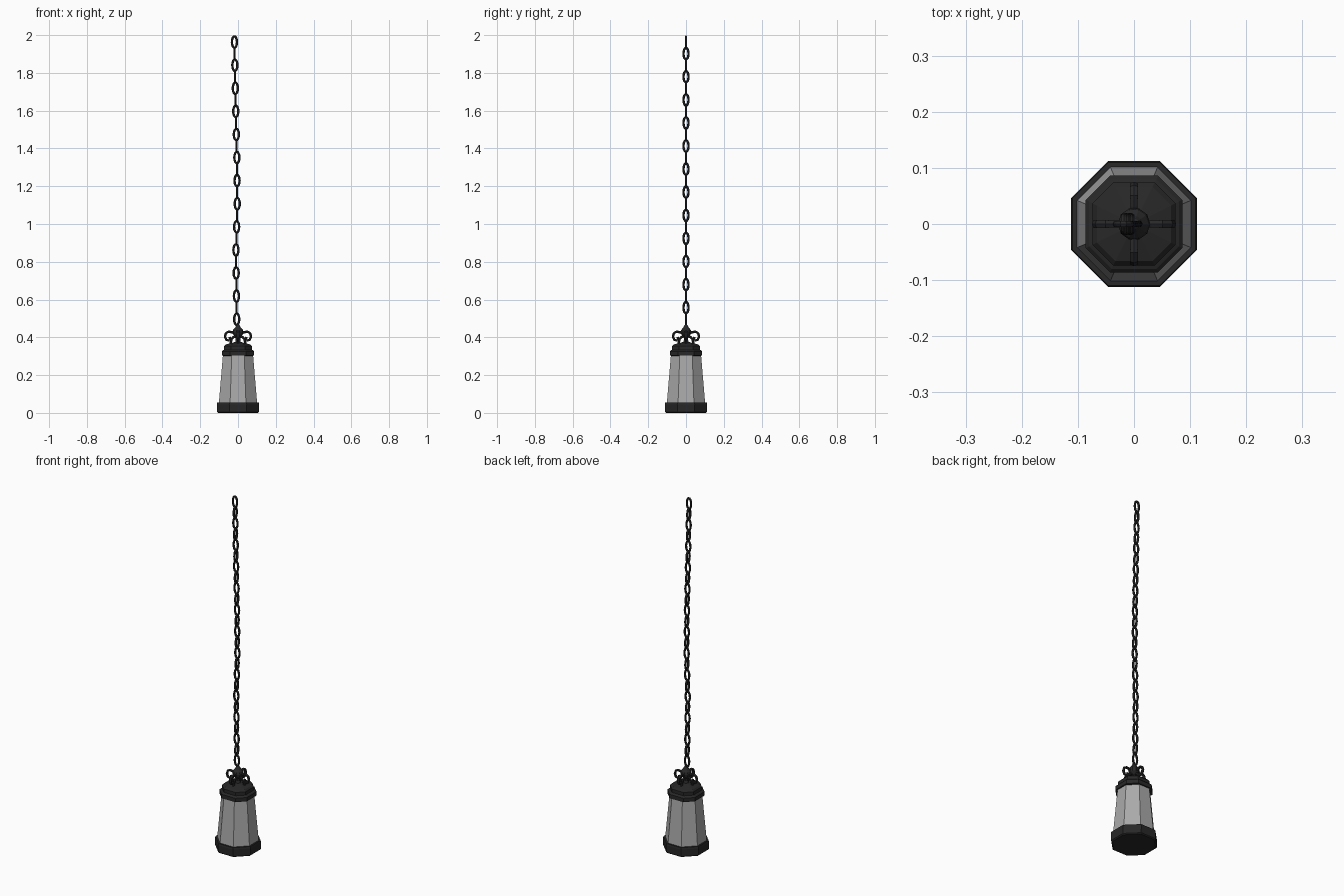
import bpy, bmesh, math
from mathutils import Vector, Matrix

if "Cube" in bpy.data.objects:
    bpy.data.objects.remove(bpy.data.objects["Cube"])


def material(name, v):
    m = bpy.data.materials.new(name)
    m.diffuse_color = (v, v, v, 1)
    m.use_nodes = True
    m.node_tree.nodes["Principled BSDF"].inputs["Base Color"].default_value = m.diffuse_color
    return m


iron = material("dark iron", 0.021)
glass = material("grey glass", 0.40)


def finish(bm, name, mat, smooth=False):
    bmesh.ops.recalc_face_normals(bm, faces=bm.faces)
    me = bpy.data.meshes.new(name)
    bm.to_mesh(me)
    bm.free()
    me.materials.append(mat)
    for p in me.polygons:
        p.use_smooth = smooth
    ob = bpy.data.objects.new(name, me)
    bpy.context.collection.objects.link(ob)
    return ob


def loft(bm, rings, closed=False):
    """Skin a list of point rings; cap the ends unless closed."""
    vs = [[bm.verts.new(p) for p in r] for r in rings]
    n = len(vs[0])
    for i in range(len(vs) if closed else len(vs) - 1):
        a, b = vs[i], vs[(i + 1) % len(vs)]
        for j in range(n):
            bm.faces.new((a[j], a[(j + 1) % n], b[(j + 1) % n], b[j]))
    if not closed:
        bm.faces.new(vs[0])
        bm.faces.new(vs[-1])


def octagon(r, z, flat):
    f = r * flat
    return [(x, y, z) for x, y in ((r, -f), (r, f), (f, r), (-f, r),
                                   (-r, f), (-r, -f), (-f, -r), (f, -r))]


def octagonal_part(name, profile, mat, flat=0.414):
    bm = bmesh.new()
    loft(bm, [octagon(r, z, flat) for r, z in profile])
    return finish(bm, name, mat)


# Lantern body
octagonal_part("base", [(.105, 0), (.111, .005), (.112, .045), (.110, .055), (.101, .055), (.098, .045)], iron)
octagonal_part("glass_panels", [(.102, .045), (.079, .315)], glass)
octagonal_part("cap", [(.078, .302), (.086, .304), (.086, .326), (.080, .332), (.074, .334),
                       (.074, .353), (.066, .362), (.02, .374)], iron, 0.5)

# Turned finial holding the chain
bm = bmesh.new()
profile = [(.018, .365), (.012, .385), (.012, .40), (.026, .415), (.029, .428),
           (.026, .440), (.015, .452), (.010, .462), (.004, .467)]
loft(bm, [[(r * math.cos(k * math.pi / 5), r * math.sin(k * math.pi / 5), z)
           for k in range(10)] for r, z in profile])
finish(bm, "finial", iron)

# Four scroll brackets: flat bar swept along a curl in the radial plane
curl = [(.015, .420, .006), (.032, .427, .007), (.050, .430, .008), (.064, .422, .008),
        (.069, .405, .008), (.063, .388, .007), (.050, .383, .006), (.042, .392, .006),
        (.045, .402, .004)]
foot = [(.010, .405, .006), (.024, .402, .006), (.034, .390, .006), (.040, .366, .006)]
for k in range(4):
    bm = bmesh.new()
    rot = Matrix.Rotation(k * math.pi / 2, 3, 'Z')
    for path in (curl, foot):
        rings = []
        for i, (x, z, w) in enumerate(path):
            a, b = path[max(i - 1, 0)], path[min(i + 1, len(path) - 1)]
            t = Vector((b[0] - a[0], 0, b[1] - a[1])).normalized()
            n = Vector((-t.z, 0, t.x))
            c = Vector((x, 0, z))
            rings.append([rot @ (c + n * .0065 * math.cos(q) + Vector((0, w * math.sin(q), 0)))
                          for q in [j * math.pi / 3 for j in range(6)]])
        loft(bm, rings)
    finish(bm, "scroll_bracket_%d" % k, iron)

# Chain: oval links turned alternately, drifting slightly to the left
drift = [(.50, -.007), (.86, -.011), (1.1, -.004), (1.35, -.006), (1.6, -.012), (1.97, -.019)]


def chain_x(z):
    for (z0, x0), (z1, x1) in zip(drift, drift[1:]):
        if z <= z1:
            return x0 + (x1 - x0) * (z - z0) / (z1 - z0)
    return drift[-1][1]


SEG, SIDES, WIRE = 14, 6, .0062
links = 25
for i in range(links):
    z0 = .496 + i * (1.963 - .496) / (links - 1)
    bm = bmesh.new()
    rot = Matrix.Rotation((i % 2) * math.pi / 2, 3, 'Z')
    rings = []
    for s in range(SEG):
        a = 2 * math.pi * s / SEG
        c = Vector((.0135 * math.cos(a), 0, .0305 * math.sin(a)))
        n = Vector((math.cos(a) / .0135, 0, math.sin(a) / .0305)).normalized()
        rings.append([rot @ (c + n * WIRE * math.cos(q) + Vector((0, WIRE * math.sin(q), 0)))
                      + Vector((chain_x(z0), 0, z0))
                      for q in [2 * math.pi * j / SIDES for j in range(SIDES)]])
    loft(bm, rings, closed=True)
    finish(bm, "chain_link_%02d" % i, iron)
